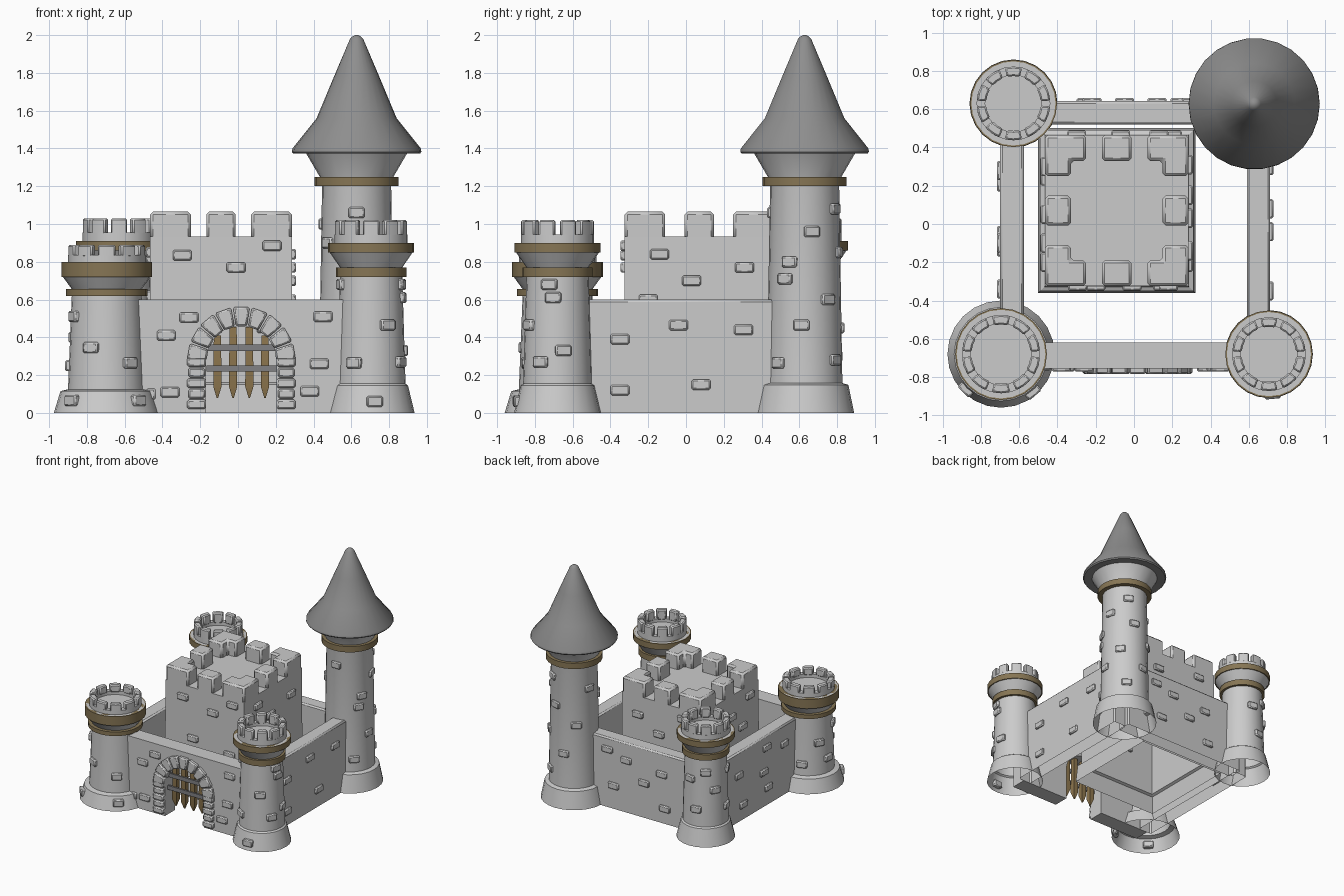
import bpy, bmesh
from math import pi, sin, cos, radians
from mathutils import Matrix, Vector

if "Cube" in bpy.data.objects:
    bpy.data.objects.remove(bpy.data.objects["Cube"])


def material(name, col):
    m = bpy.data.materials.new(name)
    m.diffuse_color = (*col, 1)
    m.use_nodes = True
    m.node_tree.nodes["Principled BSDF"].inputs["Base Color"].default_value = m.diffuse_color
    return m


BAND = material("band_bronze", (0.24, 0.18, 0.09))
WOOD = material("gate_wood", (0.28, 0.19, 0.08))
SLATE = material("roof_slate", (0.27, 0.27, 0.27))
IRON = material("gate_iron", (0.22, 0.22, 0.23))


def finish(name, bm, mat=None, bevel=0):
    bmesh.ops.recalc_face_normals(bm, faces=bm.faces)
    me = bpy.data.meshes.new(name)
    bm.to_mesh(me)
    bm.free()
    ob = bpy.data.objects.new(name, me)
    bpy.context.collection.objects.link(ob)
    if mat:
        me.materials.append(mat)
    if bevel:
        b = ob.modifiers.new("bevel", "BEVEL")
        b.width, b.segments, b.limit_method = bevel, 1, "ANGLE"
    return ob


def loft(bm, rings, closed=False, cap=False):
    vs = [[bm.verts.new(p) for p in r] for r in rings]
    n = len(vs[0])
    pairs = list(zip(vs, vs[1:])) + ([(vs[-1], vs[0])] if closed else [])
    for a, b in pairs:
        for i in range(n):
            j = (i + 1) % n
            bm.faces.new((a[i], a[j], b[j], b[i]))
    if cap:
        bm.faces.new(vs[-1])


def lathe(name, c, prof, mat=None, seg=24, closed=False, cap=False):
    bm = bmesh.new()
    loft(bm, [[(c[0] + r * cos(2 * pi * i / seg), c[1] + r * sin(2 * pi * i / seg), z)
               for i in range(seg)] for r, z in prof], closed, cap)
    return finish(name, bm, mat)


def box(bm, size, mat):
    bmesh.ops.create_cube(bm, size=1, matrix=mat @ Matrix.Diagonal((*size, 1)))


def span(bm, lo, hi):
    lo, hi = Vector(lo), Vector(hi)
    box(bm, hi - lo, Matrix.Translation((lo + hi) / 2))


def wedge(bm, r0, r1, a0, a1, z0, z1, mat, n=2):
    # block cut from a ring
    ang = [a0 + (a1 - a0) * i / n for i in range(n + 1)]
    out = [(r1 * cos(a), r1 * sin(a)) for a in ang] + [(r0 * cos(a), r0 * sin(a)) for a in reversed(ang)]
    lo, hi = [[bm.verts.new(mat @ Vector((x, y, z))) for x, y in out] for z in (z0, z1)]
    m = len(out)
    bm.faces.new(lo)
    bm.faces.new(hi)
    for i in range(m):
        j = (i + 1) % m
        bm.faces.new((lo[i], lo[j], hi[j], hi[i]))


def tower_bricks(name, c, items):
    # items: (angle in degrees, z, surface radius)
    bm = bmesh.new()
    for a, z, r in items:
        a = radians(a)
        box(bm, (0.05, 0.085, 0.058),
            Matrix.Translation((c[0] + (r - 0.012) * cos(a), c[1] + (r - 0.012) * sin(a), z)) @ Matrix.Rotation(a, 4, "Z"))
    finish(name, bm, None, 0.008)


def wall_bricks(name, axis, pos, items):
    # items: (position along the wall, z)
    bm = bmesh.new()
    for u, z in items:
        if axis == "x":
            box(bm, (0.04, 0.1, 0.055), Matrix.Translation((pos, u, z)))
        else:
            box(bm, (0.1, 0.04, 0.055), Matrix.Translation((u, pos, z)))
    finish(name, bm, None, 0.008)


def ring(name, c, r, z0, z1, inner):
    lathe(name, c, [(inner, z0), (r, z0), (r, z1), (inner, z1)], BAND, closed=True)


def small_tower(name, c, rb, zb, r0, r1, z1, rr, z2, z3, ro, z4, rp, z5, z6):
    # shaft with flared foot, two bands and a crenellated crown
    lathe(name + "_shaft", c, [(rb, 0), (rb - 0.035, zb - 0.01), (r0, zb), (r1, z1), (r1, z2),
                              (ro - 0.008, z3), (ro - 0.008, z4), (rp, z4), (rp, z5),
                              (rp - 0.045, z5), (rp - 0.045, z5 - 0.03)], cap=True)
    ring(name + "_lower_band", c, rr, z1, z2, r1 - 0.02)
    ring(name + "_upper_band", c, ro, z3, z4, r1 - 0.02)
    bm = bmesh.new()
    for i in range(10):
        a = 2 * pi * i / 10 - pi / 2
        wedge(bm, rp - 0.05, rp, a - 0.235, a + 0.235, z5 - 0.01, z6, Matrix.Translation((*c, 0)))
    finish(name + "_merlons", bm, None, 0.008)


# Corner towers
FL, FR, BL, BR = (-0.695, -0.68), (0.705, -0.68), (-0.63, 0.63), (0.628, 0.628)
small_tower("front_left_tower", FL, 0.28, 0.125, 0.205, 0.185, 0.62, 0.215, 0.655, 0.72, 0.24, 0.80, 0.205, 0.835, 0.89)
small_tower("front_right_tower", FR, 0.23, 0.155, 0.182, 0.165, 0.72, 0.186, 0.77, 0.85, 0.228, 0.90, 0.193, 0.945, 1.02)
small_tower("back_left_tower", BL, 0.23, 0.155, 0.182, 0.165, 0.73, 0.186, 0.78, 0.86, 0.228, 0.91, 0.193, 0.955, 1.03)
tower_bricks("front_left_tower_bricks", FL, [(245, .345, .2), (308, .265, .205), (205, .51, .195), (225, .065, .268),
             (310, .065, .268), (150, .4, .2), (110, .22, .205), (350, .1, .255), (175, .25, .205)])
tower_bricks("front_right_tower_bricks", FR, [(300, .465, .177), (240, .265, .183), (352, .61, .172), (10, .33, .18),
             (330, .27, .182), (275, .06, .222), (195, .68, .17), (345, .68, .17)])
tower_bricks("back_left_tower_bricks", BL, [(150, .465, .177), (100, .3, .182), (190, .3, .182), (125, .62, .172), (80, .55, .175), (205, .6, .173)])

# Tall tower with pointed roof
lathe("tall_tower_shaft", BR, [(0.262, 0), (0.232, 0.148), (0.2, 0.158), (0.183, 1.2), (0.195, 1.25), (0.268, 1.375)])
ring("tall_tower_band", BR, 0.222, 1.20, 1.25, 0.17)
lathe("tall_tower_roof", BR, [(0.25, 1.375), (0.335, 1.372), (0.343, 1.382), (0.34, 1.40), (0.212, 1.56), (0.12, 1.78),
                              (0.035, 1.98), (0.022, 1.993), (0.008, 2.0)], SLATE, 26, cap=True)
tower_bricks("tall_tower_bricks", BR, [(12, .96, .187), (327, .71, .191), (355, .465, .195), (315, .265, .198),
             (270, 1.06, .186), (40, .6, .193), (75, .85, .189), (100, .45, .195), (55, .28, .198), (215, .9, .188),
             (130, .7, .191), (165, 1.0, .187), (335, .8, .19), (60, 1.08, .186)])

# Curtain walls
for name, lo, hi in (("left_wall", (-0.70, -0.62, 0), (-0.575, 0.6, 0.6)),
                     ("right_wall", (0.59, -0.62, 0), (0.712, 0.6, 0.6)),
                     ("back_wall", (-0.6, 0.52, 0), (0.6, 0.642, 0.6))):
    bm = bmesh.new()
    span(bm, lo, hi)
    bmesh.ops.delete(bm, geom=[f for f in bm.faces if f.calc_center_median().z < 0.01], context="FACES")
    finish(name, bm, None, 0.012)

# Front wall with arched gateway
GX, GZ, GR = 0.018, 0.275, 0.187
bm = bmesh.new()
out = [(-0.66, 0), (-0.66, 0.6), (0.66, 0.6), (0.66, 0), (GX + GR, 0)]
out += [(GX + GR * cos(pi * i / 12), GZ + GR * sin(pi * i / 12)) for i in range(13)] + [(GX - GR, 0)]
f = bm.faces.new([bm.verts.new((x, -0.755, z)) for x, z in out])
ext = bmesh.ops.extrude_face_region(bm, geom=[f], use_keep_orig=True)
bmesh.ops.translate(bm, verts=[v for v in ext["geom"] if isinstance(v, bmesh.types.BMVert)], vec=(0, 0.135, 0))
finish("front_wall", bm)

# Gate stones: arch and jambs
bm = bmesh.new()
M = Matrix.Translation((GX, 0, GZ)) @ Matrix.Rotation(pi / 2, 4, "X")
for i in range(9):
    a = pi * (i + 0.5) / 9
    wedge(bm, 0.185, 0.288, a - 0.155, a + 0.155, 0.72, 0.785, M, 1)
for i in range(5):
    for s in (-1, 1):
        box(bm, (0.1 - 0.012 * (i % 2), 0.065, 0.05), Matrix.Translation((GX + s * 0.237, -0.752, 0.045 + i * 0.056)))
finish("gate_stones", bm, None, 0.009)

# Portcullis
bm = bmesh.new()
for x, top in ((-0.109, 0.41), (-0.026, 0.455), (0.06, 0.455), (0.143, 0.41)):
    loft(bm, [[(x + sx * w, -0.69 + sy * w, z) for sx, sy in ((-1, -1), (1, -1), (1, 1), (-1, 1))]
              for w, z in ((0.004, 0.08), (0.022, 0.14), (0.019, top))], cap=True)
finish("portcullis_stakes", bm, WOOD)
bm = bmesh.new()
for z in (0.235, 0.345):
    span(bm, (GX - 0.185, -0.722, z - 0.017), (GX + 0.185, -0.705, z + 0.017))
finish("portcullis_crossbars", bm, IRON)

# Keep: body, then merlons
X0, X1, Y0, Y1 = -0.465, 0.285, -0.325, 0.465
bm = bmesh.new()
loft(bm, [[(X0 - d, Y0 - d, z), (X1 + d, Y0 - d, z), (X1 + d, Y1 + d, z), (X0 - d, Y1 + d, z)]
          for d, z in ((0.036, 0), (0.025, 0.15), (0.003, 0.16), (0, 0.935))], cap=True)
finish("keep_body", bm)
bm = bmesh.new()
cx, cy, hx, hy = (X0 + X1) / 2, (Y0 + Y1) / 2, (X1 - X0) / 2, (Y1 - Y0) / 2
L, T, Z0, Z1 = 0.215, 0.135, 0.92, 1.065


def rect(x0, y0, x1, y1):
    span(bm, (min(x0, x1), min(y0, y1), Z0), (max(x0, x1), max(y0, y1), Z1))


for s in (-1, 1):
    rect(cx - 0.078, cy + s * hy, cx + 0.078, cy + s * (hy - T))
    rect(cx + s * hx, cy - 0.078, cx + s * (hx - T), cy + 0.078)
    for t in (-1, 1):
        o = [(0, 0), (L, 0), (L, T), (T, T), (T, L), (0, L)]
        lo, hi = [[bm.verts.new((cx + s * (hx - u), cy + t * (hy - v), z)) for u, v in o] for z in (Z0, Z1)]
        bm.faces.new(lo)
        bm.faces.new(hi)
        for i in range(6):
            j = (i + 1) % 6
            bm.faces.new((lo[i], lo[j], hi[j], hi[i]))
finish("keep_merlons", bm, None, 0.015)

# Scattered bricks on walls and keep
wall_bricks("front_wall_bricks", "y", -0.752, [(-.26, .505), (-.38, .41), (-.36, .11), (.45, .51), (.43, .26), (.38, .115)])
wall_bricks("right_wall_bricks", "x", 0.709, [(-.35, .39), (-.04, .465), (.305, .44), (-.35, .12), (.08, .15)])
wall_bricks("left_wall_bricks", "x", -0.697, [(-.34, .44), (-.06, .3), (-.12, .15), (.28, .4), (.22, .13), (-.1, .5)])
wall_bricks("back_wall_bricks", "y", 0.639, [(-.22, .42), (-.05, .3), (.12, .45), (.24, .2), (-.25, .13), (.3, .5)])
wall_bricks("keep_front_bricks", "y", Y0 - 0.003, [(-.295, .835), (-.01, .77), (.18, .885), (-.2, .5), (.15, .45)])
wall_bricks("keep_back_bricks", "y", Y1 + 0.003, [(-.3, .85), (.13, .78), (-.07, .66), (.2, .5)])
wall_bricks("keep_right_bricks", "x", X1 + 0.003, [(.03, .7), (.31, .77), (-.14, .84), (-.2, .6), (.15, .45)])
wall_bricks("keep_left_bricks", "x", X0 - 0.003, [(.3, .82), (.05, .75), (-.2, .85), (-.1, .62), (.25, .5)])

# Shading
bpy.ops.object.select_all(action="SELECT")
bpy.context.view_layer.objects.active = bpy.data.objects["keep_body"]
bpy.ops.object.shade_smooth_by_angle(angle=radians(30))
